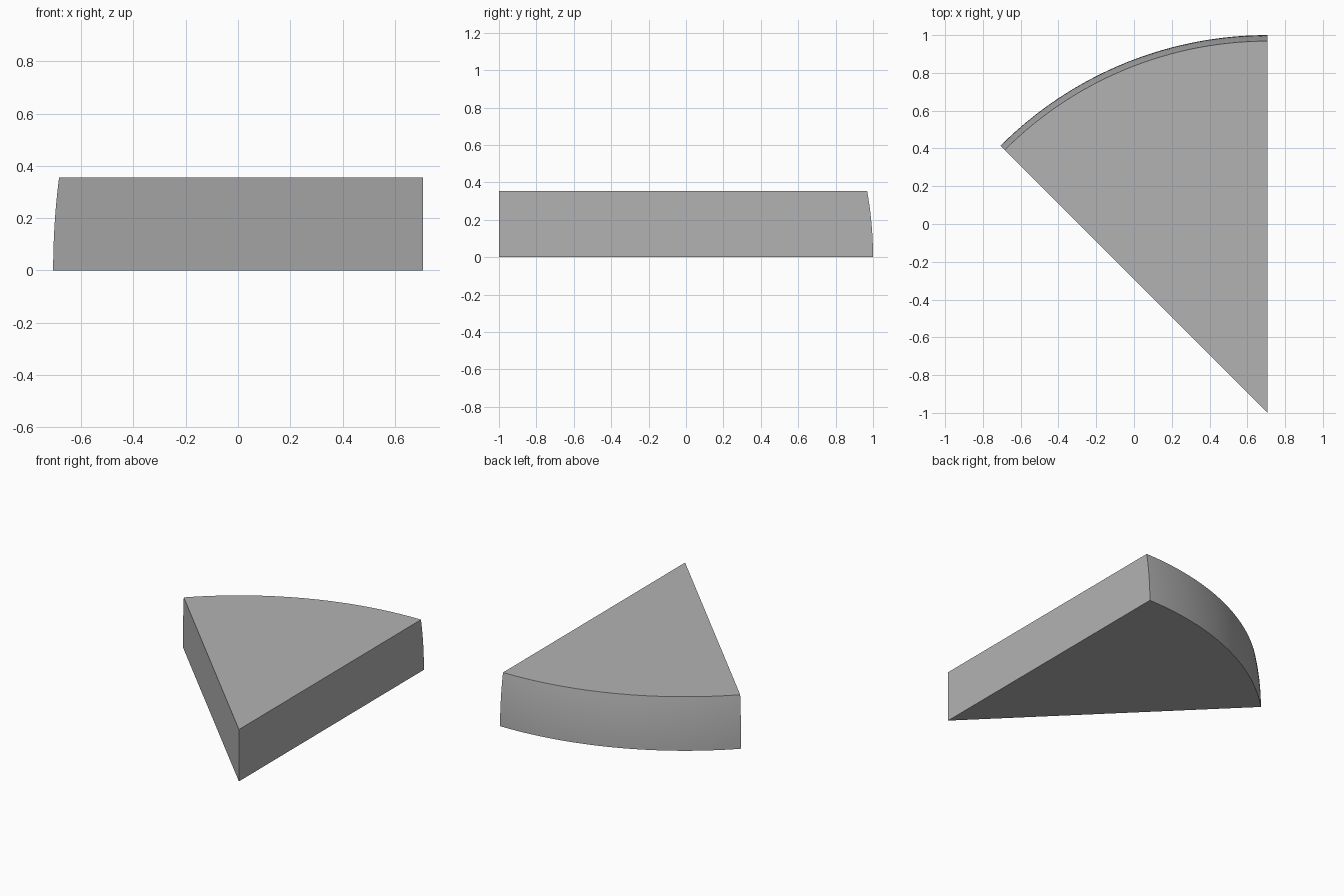
import bpy
import bmesh
import math

cube = bpy.data.objects.get("Cube")
if cube:
    bpy.data.objects.remove(cube)

RADIUS = 2.0
HEIGHT = 0.355
APEX_X, APEX_Y = math.sqrt(0.5), -1.0
ARC_STEPS, RINGS = 64, 12

# Plain grey material
grey = bpy.data.materials.new("plain grey")
grey.use_nodes = True
colour = (0.45, 0.45, 0.45, 1)
grey.diffuse_color = colour
grey.node_tree.nodes["Principled BSDF"].inputs["Base Color"].default_value = colour

# Eighth slice of a disc whose rim follows a sphere
bm = bmesh.new()
tips, rings = [], []
for j in range(RINGS + 1):
    z = HEIGHT * j / RINGS
    r = math.sqrt(RADIUS ** 2 - z ** 2)
    angles = [math.pi / 2 + math.pi / 4 * i / ARC_STEPS for i in range(ARC_STEPS + 1)]
    rings.append([bm.verts.new((APEX_X + r * math.cos(a), APEX_Y + r * math.sin(a), z))
                  for a in angles])
for z in (0, HEIGHT):
    tips.append(bm.verts.new((APEX_X, APEX_Y, z)))

# Curved rim
for low, high in zip(rings, rings[1:]):
    for i in range(ARC_STEPS):
        bm.faces.new((low[i], low[i + 1], high[i + 1], high[i]))

# Flat bottom, top and the two straight cut sides
bm.faces.new([tips[0]] + rings[0])
bm.faces.new([tips[1]] + rings[-1])
for end in (0, -1):
    bm.faces.new([tips[1], tips[0]] + [ring[end] for ring in rings])
bmesh.ops.recalc_face_normals(bm, faces=bm.faces[:])

mesh = bpy.data.meshes.new("wedge_block")
bm.to_mesh(mesh)
bm.free()
mesh.materials.append(grey)
wedge = bpy.data.objects.new("wedge_block", mesh)
bpy.context.collection.objects.link(wedge)

# Smooth rim with sharp edges
bpy.ops.object.select_all(action="DESELECT")
wedge.select_set(True)
bpy.context.view_layer.objects.active = wedge
bpy.ops.object.shade_smooth_by_angle(angle=math.radians(30))
